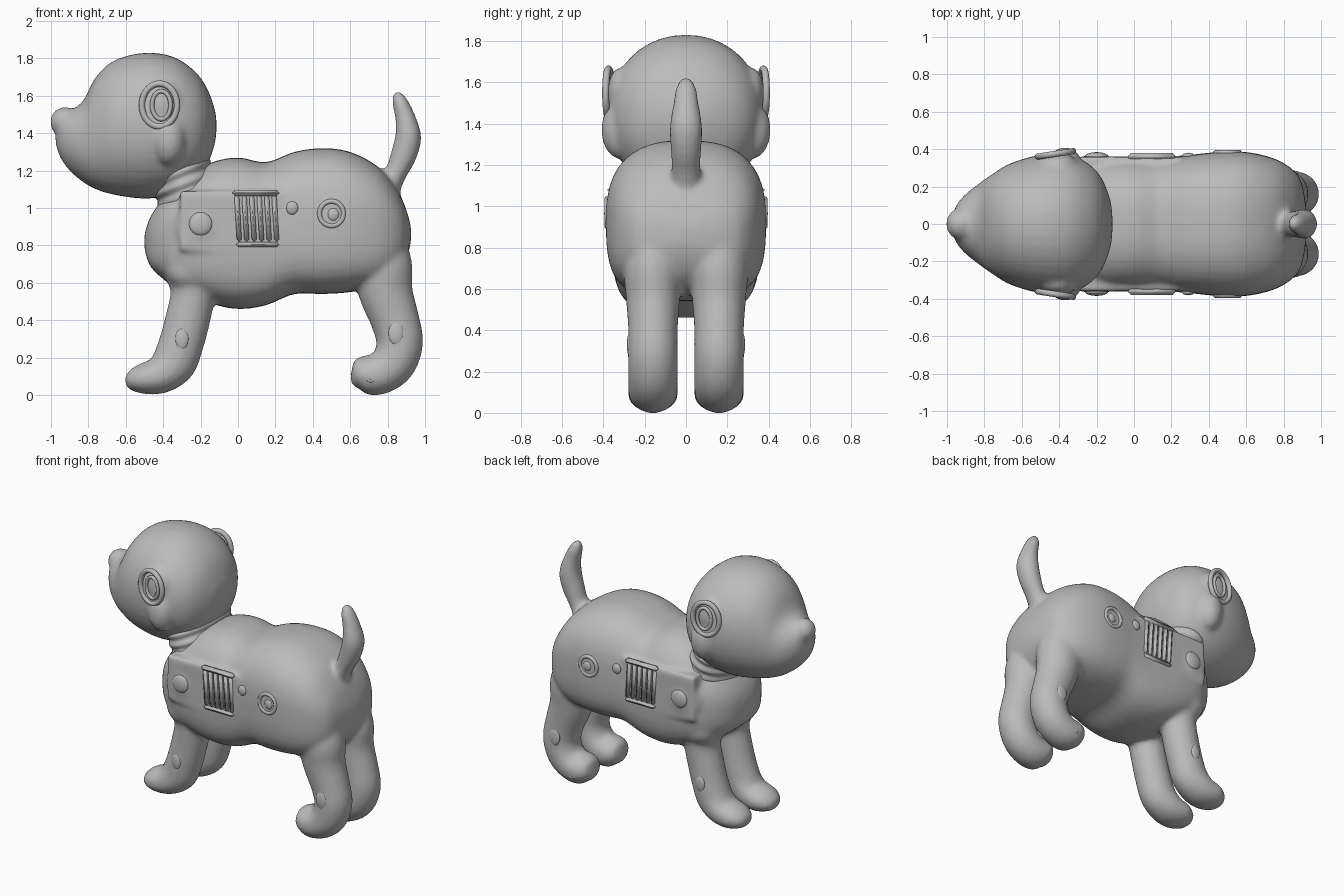
import bpy, bmesh
from math import sin, cos, pi
from mathutils import Matrix, Vector

if "Cube" in bpy.data.objects:
    bpy.data.objects.remove(bpy.data.objects["Cube"])

grey = bpy.data.materials.new("matte_grey")
grey.use_nodes = True
grey.diffuse_color = (0.5, 0.5, 0.5, 1)
grey.node_tree.nodes["Principled BSDF"].inputs["Base Color"].default_value = (0.5, 0.5, 0.5, 1)
SIDES = {"left": 1, "right": -1}
TILT = Matrix.Rotation(pi / 2, 4, "X")


def finish(name, bm, voxel=0, smooth=6):
    """Turn a bmesh into a smooth object; a voxel size fuses its shapes."""
    bmesh.ops.recalc_face_normals(bm, faces=bm.faces)
    for f in bm.faces:
        f.smooth = True
    me = bpy.data.meshes.new(name)
    bm.to_mesh(me)
    bm.free()
    me.materials.append(grey)
    ob = bpy.data.objects.new(name, me)
    bpy.context.collection.objects.link(ob)
    if voxel:
        rm = ob.modifiers.new("fuse", "REMESH")
        rm.mode, rm.voxel_size, rm.use_smooth_shade = "VOXEL", voxel, True
        sm = ob.modifiers.new("soften", "SMOOTH")
        sm.factor, sm.iterations = 0.5, smooth
    return ob


def spline(pts, steps=4):
    """Catmull-Rom samples through the stations."""
    p = [Vector(q) for q in pts]
    p = [p[0]] + p + [p[-1]]
    out = []
    for a, b, c, d in zip(p, p[1:], p[2:], p[3:]):
        for i in range(steps):
            t = i / steps
            out.append(b + (c - a) * t / 2 + (a * 2 - b * 5 + c * 4 - d) * t * t / 2
                       + (b * 3 - a - c * 3 + d) * t ** 3 / 2)
    return out + [p[-1]]


def loft(bm, stations, y=0, power=2, taper=0, along_x=False, n=40):
    """Skin rings (x, z, radius in side plane, radius in y)."""
    st, rings = spline(stations), []
    for i, s in enumerate(st):
        a, b = st[max(i - 1, 0)], st[min(i + 1, len(st) - 1)]
        t = Vector((1, 0)) if along_x else Vector((b[0] - a[0], b[1] - a[1])).normalized()
        ring = []
        for k in range(n):
            c, w = cos(2 * pi * k / n), sin(2 * pi * k / n)
            u = abs(c) ** (2 / power) * (1 if c > 0 else -1)
            v = abs(w) ** (2 / power) * (1 if w > 0 else -1)
            u, v = u * max(s[3], 0.004), v * max(s[2], 0.004)
            if w < 0:
                u *= 1 + taper * w * w
            ring.append(bm.verts.new((s[0] - t[1] * v, y + u, s[1] + t[0] * v)))
        rings.append(ring)
    for r, q in zip(rings, rings[1:]):
        for k in range(n):
            bm.faces.new((r[k], r[(k + 1) % n], q[(k + 1) % n], q[k]))
    bm.faces.new(rings[0])
    bm.faces.new(rings[-1])


def outline(rows):
    """(x, top, bottom, half width) to loft stations."""
    return [(x, (t + b) / 2, (t - b) / 2, w) for x, t, b, w in rows]


def ball(bm, at, size):
    bmesh.ops.create_uvsphere(bm, u_segments=32, v_segments=20, radius=1,
                              matrix=Matrix.LocRotScale(at, None, size))


def ring(name, at, rx, rz, thick, turn=0):
    """Raised oval hoop lying against a flank."""
    bm = bmesh.new()
    n, m, rows = 36, 10, []
    for i in range(n):
        a = 2 * pi * i / n
        rows.append([bm.verts.new((cos(a) * (rx + thick * cos(2 * pi * j / m)), thick * sin(2 * pi * j / m),
                                   sin(a) * (rz + thick * cos(2 * pi * j / m)))) for j in range(m)])
    for i in range(n):
        for j in range(m):
            p, q = rows[i], rows[(i + 1) % n]
            bm.faces.new((p[j], p[(j + 1) % m], q[(j + 1) % m], q[j]))
    bm.transform(Matrix.Translation(at) @ Matrix.Rotation(turn, 4, "Z"))
    finish(name, bm)


def bead(name, at, size):
    bm = bmesh.new()
    ball(bm, at, size)
    finish(name, bm)


def bar(name, at, size, tilt=0):
    """Softly bevelled block."""
    bm = bmesh.new()
    bmesh.ops.create_cube(bm, size=1, matrix=Matrix.Diagonal((*size, 1)))
    bmesh.ops.bevel(bm, geom=bm.edges[:], offset=min(size) * 0.35, segments=3, affect="EDGES")
    bm.transform(Matrix.Translation(at) @ Matrix.Rotation(tilt, 4, "Y"))
    finish(name, bm)


# Torso, four legs and tail fused into one soft body
torso = outline([(-.5, .86, .78, .05), (-.47, .95, .69, .17), (-.4, 1.05, .62, .27),
                 (-.3, 1.14, .55, .33), (-.15, 1.24, .49, .355), (0, 1.27, .46, .36),
                 (.15, 1.245, .48, .36), (.3, 1.3, .54, .37), (.45, 1.32, .54, .385),
                 (.6, 1.3, .55, .385), (.75, 1.22, .58, .35), (.85, 1.1, .65, .29),
                 (.9, .99, .73, .21), (.925, .9, .82, .05)])
front_leg = [(-.25, .8, .13, .1), (-.25, .66, .14, .13), (-.24, .55, .12, .12),
             (-.27, .4, .12, .115), (-.305, .27, .12, .115), (-.345, .17, .12, .115),
             (-.42, .105, .1, .12), (-.52, .085, .08, .115), (-.585, .07, .045, .07), (-.605, .065, .01, .01)]
rear_leg = [(.74, .85, .14, .1), (.77, .7, .16, .14), (.79, .55, .145, .13),
            (.84, .4, .13, .12), (.865, .28, .125, .12), (.83, .17, .12, .12),
            (.75, .11, .11, .12), (.67, .11, .1, .115), (.62, .1, .06, .08), (.6, .1, .01, .01)]
tail = [(.78, 1.08, .08, .08), (.84, 1.18, .06, .07), (.885, 1.28, .07, .075), (.91, 1.38, .07, .08),
        (.895, 1.48, .055, .065), (.865, 1.57, .042, .05), (.85, 1.61, .025, .03), (.845, 1.625, .005, .005)]
bm = bmesh.new()
loft(bm, torso, power=2.6, taper=.2, along_x=True)
loft(bm, tail)
for s in SIDES.values():
    loft(bm, front_leg, y=s * .16)
    loft(bm, rear_leg, y=s * .16)
    ball(bm, (-.26, s * .22, .68), (.13, .1, .12))
    # Raised flank panel
    bmesh.ops.create_cube(bm, size=1, matrix=Matrix.LocRotScale((-.03, s * .31, .93), None, (.56, .1, .32)))
    ball(bm, (-.2, s * .31, .9), (.14, .06, .16))
finish("body", bm, .016, 8)

# Head with muzzle, nose, ears and cheeks
head = outline([(-.975, 1.42, 1.34, .03), (-.95, 1.49, 1.27, .1), (-.9, 1.52, 1.2, .16),
                (-.83, 1.57, 1.14, .215), (-.76, 1.7, 1.1, .265), (-.66, 1.79, 1.07, .325),
                (-.5, 1.83, 1.05, .37), (-.35, 1.81, 1.07, .37), (-.24, 1.74, 1.13, .32),
                (-.17, 1.65, 1.22, .24), (-.125, 1.53, 1.34, .12), (-.115, 1.46, 1.42, .03)])
bm = bmesh.new()
loft(bm, head, power=2.1, along_x=True)
ball(bm, (-.925, 0, 1.46), (.08, .085, .08))
for s in SIDES.values():
    ball(bm, (-.37, s * .32, 1.37), (.09, .09, .14))
    ball(bm, (-.41, s * .32, 1.54), (.11, .06, .13))
finish("head", bm, .016, 6)

# Ribbed neck
neck = []
for i in range(13):
    swell = .012 * (i % 2)
    f = i / 12
    neck.append((-.37 + .14 * f, 1.34 - .36 * f, .165 + swell, .27 + swell))
bm = bmesh.new()
loft(bm, neck)
finish("neck", bm)

for side, s in SIDES.items():
    # Ear hoops
    ring(side + "_ear_outer", (-.42, s * .375, 1.55), .095, .115, .017, s * .15)
    ring(side + "_ear_inner", (-.41, s * .38, 1.55), .05, .075, .012, s * .15)
    # Flank buttons
    bead(side + "_large_button", (-.2, s * .362, .915), (.062, .022, .062))
    bead(side + "_small_button", (.29, s * .366, 1.0), (.032, .015, .035))
    # Grille of upright ribs under a cap bar
    for i in range(6):
        bar(f"{side}_grille_rib_{i + 1}", (.0 + i * .04, s * .36, .945), (.026, .035, .25), -.06)
    bar(side + "_grille_cap", (.095, s * .36, 1.08), (.25, .04, .03))
    bar(side + "_grille_sill", (.105, s * .36, .805), (.23, .035, .025))
    # Round socket on the haunch
    ring(side + "_socket_rim", (.5, s * .382, .97), .064, .066, .013)
    bead(side + "_socket_core", (.51, s * .38, .965), (.032, .016, .035))
    # Joint marks on legs and paws
    bead(side + "_front_knee", (-.3, s * .268, .3), (.035, .014, .055))
    bead(side + "_rear_knee", (.845, s * .272, .33), (.04, .014, .06))
    ring(side + "_paw_socket", (.71, s * .268, .1), .022, .025, .008)
